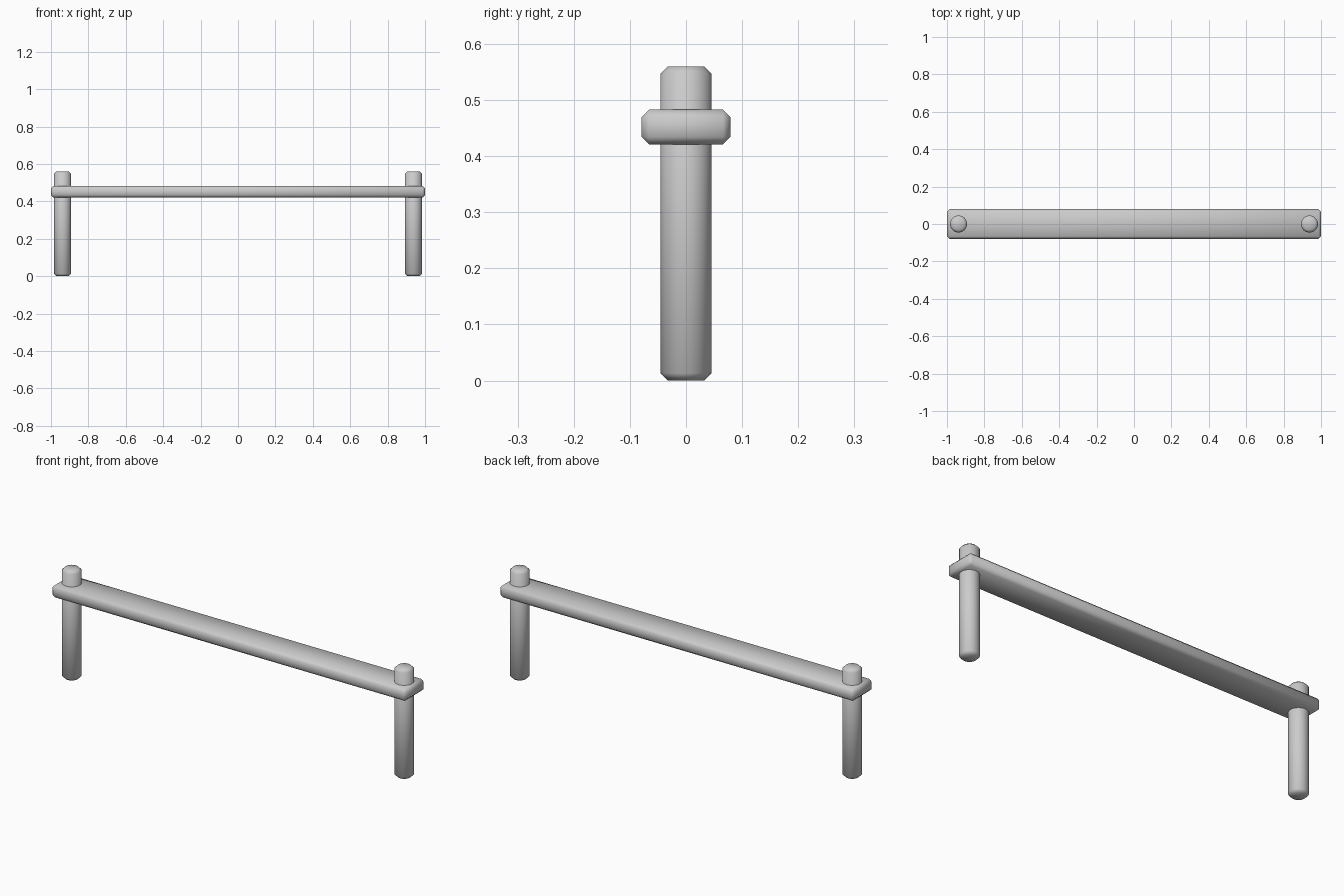
import bpy
from math import radians

if "Cube" in bpy.data.objects:
    bpy.data.objects.remove(bpy.data.objects["Cube"])

BEVEL = 0.013


def finish(obj, name):
    """Name the part, chamfer its hard edges and shade it smooth."""
    obj.name = name
    bpy.ops.object.transform_apply(location=False, rotation=False, scale=True)
    bevel = obj.modifiers.new("edge_chamfer", 'BEVEL')
    bevel.width = BEVEL
    bevel.segments = 1
    bevel.limit_method = 'ANGLE'
    bevel.angle_limit = radians(40)
    bpy.ops.object.modifier_apply(modifier=bevel.name)
    bpy.ops.object.shade_smooth_by_angle(angle=radians(50))
    return obj


# Round posts, passing through the rail near each end
for side, x in (("left", -0.938), ("right", 0.938)):
    bpy.ops.mesh.primitive_cylinder_add(vertices=32, radius=0.0455, depth=0.56,
                                        location=(x, 0, 0.28))
    finish(bpy.context.object, side + "_post")

# Flat horizontal rail
bpy.ops.mesh.primitive_cube_add(size=1, location=(0, 0, 0.452))
bpy.context.object.scale = (2.0, 0.158, 0.062)
finish(bpy.context.object, "rail")
